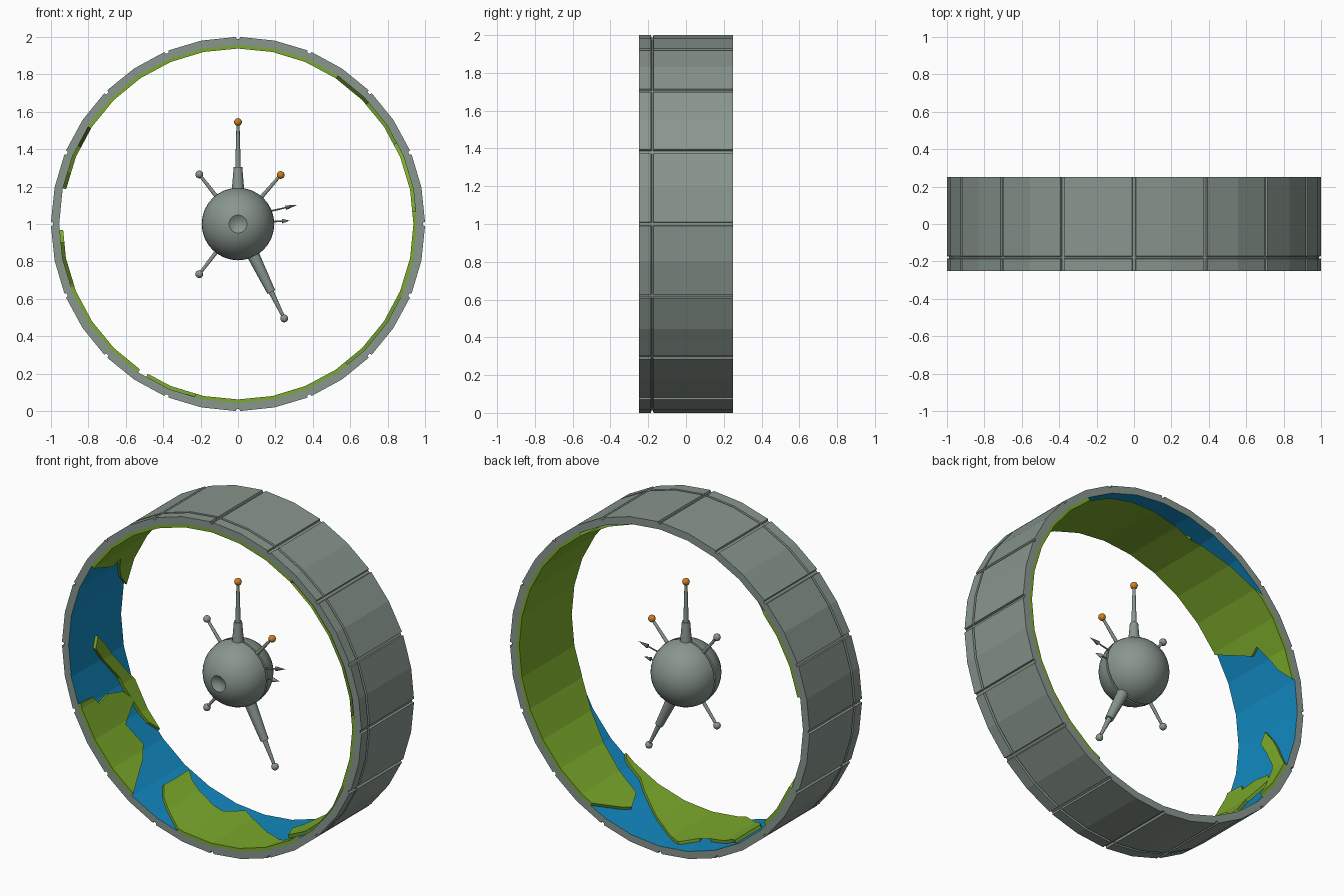
import bpy, bmesh, math
from mathutils import Vector

if "Cube" in bpy.data.objects:
    bpy.data.objects.remove(bpy.data.objects["Cube"])

C = Vector((0, 0, 1))
STEP = 11.25                      # the ring is a 32-gon


def mat(name, rgb):
    m = bpy.data.materials.new(name)
    m.diffuse_color = (*rgb, 1)
    m.use_nodes = True
    m.node_tree.nodes["Principled BSDF"].inputs["Base Color"].default_value = m.diffuse_color
    return m


GREY = mat("hull grey", (0.25, 0.305, 0.27))
BLUE = mat("water blue", (0.006, 0.25, 0.53))
GREEN = mat("land green", (0.2, 0.4, 0.025))
ORANGE = mat("beacon orange", (0.62, 0.21, 0.015))


def finish(bm, name, mats, smooth=False):
    bmesh.ops.recalc_face_normals(bm, faces=bm.faces[:])
    me = bpy.data.meshes.new(name)
    bm.to_mesh(me)
    bm.free()
    for m in mats:
        me.materials.append(m)
    ob = bpy.data.objects.new(name, me)
    bpy.context.collection.objects.link(ob)
    if smooth:
        bpy.ops.object.select_all(action='DESELECT')
        ob.select_set(True)
        bpy.context.view_layer.objects.active = ob
        bpy.ops.object.shade_smooth_by_angle(angle=math.radians(35))
    return ob


def lathe(name, profile, origin, direction, m, seg=16):
    """Revolve (radius, distance) points about a direction."""
    bm = bmesh.new()
    q = Vector(direction).to_track_quat('Z', 'Y')
    rings = []
    for r, t in profile:
        n = 1 if r == 0 else seg
        rings.append([bm.verts.new(Vector(origin) + q @ Vector(
            (r * math.cos(2 * math.pi * i / seg), r * math.sin(2 * math.pi * i / seg), t)))
            for i in range(n)])
    for a, b in zip(rings, rings[1:]):
        for i in range(seg):
            j = (i + 1) % seg
            vs = [a[i % len(a)], a[j % len(a)], b[j % len(b)], b[i % len(b)]]
            bm.faces.new(list(dict.fromkeys(vs)))
    return finish(bm, name, [m], True)


def ball(name, pos, r, m):
    pts = [(0 if k in (0, 8) else r * math.sin(math.pi * k / 8), -r * math.cos(math.pi * k / 8))
           for k in range(9)]
    lathe(name, pts, pos, (0, 0, 1), m)


def on_ring(deg, y, r):
    """Point at an angle on a flat-sided 32-gon of corner radius r."""
    d = (deg % STEP) - STEP / 2
    rr = r * math.cos(math.radians(STEP / 2)) / math.cos(math.radians(d))
    a = math.radians(deg)
    return Vector((rr * math.cos(a), y, 1 + rr * math.sin(a)))


# Outer ring: 16 panels with grooves between, one groove running round near the front
angles = []
for k in range(16):
    b = 22.5 * k
    angles += [(b - .65, 1), (b - .45, .988), (b, .988), (b + .45, .988), (b + .65, 1), (b + STEP, 1)]
ys = [(-.25, 1), (-.186, 1), (-.183, .988), (-.175, .988), (-.172, 1), (.25, 1)]
bm = bmesh.new()
loops = []
for deg, ra in angles:
    a = math.radians(deg)
    col = []
    for y, ry in ys:
        r = min(ra, ry)
        col.append(bm.verts.new((r * math.cos(a), y, 1 + r * math.sin(a))))
    col += [bm.verts.new(on_ring(deg, y, .956)) for y in (.25, -.25)]
    loops.append(col)
n = len(ys)
for i, a in enumerate(loops):
    b = loops[(i + 1) % len(loops)]
    for j in range(n + 2):
        k = (j + 1) % (n + 2)
        f = bm.faces.new((a[j], a[k], b[k], b[j]))
        f.material_index = 1 if j == n else 0      # inner wall is water
finish(bm, "ring_hull", [GREY, BLUE])


# Land plates on the inner wall, outlines given as (angle, y)
def land(name, outline):
    bm = bmesh.new()
    bm.faces.new([bm.verts.new((d, y, 0)) for d, y in outline])
    bmesh.ops.triangulate(bm, faces=bm.faces[:])
    for k in range(-8, 32):
        bmesh.ops.bisect_plane(bm, geom=bm.verts[:] + bm.edges[:] + bm.faces[:], dist=1e-5,
                               plane_co=(k * STEP, 0, 0), plane_no=(1, 0, 0))
    ext = bmesh.ops.extrude_face_region(bm, geom=bm.faces[:], use_keep_orig=True)
    for v in ext["geom"]:
        if isinstance(v, bmesh.types.BMVert):
            v.co.z = 1
    for v in bm.verts:
        v.co = on_ring(v.co.x, v.co.y, .938 if v.co.z > .5 else .9565)
    finish(bm, name, [GREEN])


land("main_continent", [
    (-70, .06), (-66, -.07), (-34, -.21), (-22, -.25), (4, -.25), (14, -.05), (27, .08),
    (43, .04), (56, -.25), (147, -.25), (154, 0), (152, .06), (163, .16), (168.5, .25),
    (138, .25), (115, .06), (108, .13), (82, -.12), (70, -.13), (56, .25), (-61, .25)])
land("lower_continent", [
    (239, -.02), (243, -.1), (256, -.25), (308, -.25), (306, -.22), (298, -.19), (285, -.03),
    (272, .12), (265, .19), (260, .1), (262.7, 0), (261, -.08), (255.6, .1), (243, .17),
    (239, .22), (239.2, .08)])
land("back_island", [
    (182, 0), (186, -.03), (200, .13), (218, .2), (222, .25), (203, .25), (198, .19), (187, .07)])
land("front_island", [
    (200.6, -.25), (201, -.13), (204, -.1), (202.7, 0), (204.6, .12), (209, .18), (214.7, .03),
    (223.4, .07), (227.4, 0), (236, -.25)])

# Core sphere with front dimple and a seam round the middle
R = .194
prof = [(0, -.168), (.025, -.172), (.048, -.187)]
prof += [(R * math.sin(math.radians(d)), -R * math.cos(math.radians(d))) for d in range(20, 90, 10)]
prof += [(R, -.006), (.186, -.004), (.186, .004), (R, .006)]
prof += [(R * math.sin(math.radians(d)), -R * math.cos(math.radians(d))) for d in range(100, 180, 10)]
prof += [(0, R)]
lathe("core_sphere", prof, C, (0, 1, 0), GREY, 32)


# Antennas: (name, tip x, tip z, collar end or 0, ball material)
for name, x, z, collar, m in [
        ("top_antenna", 0, .545, .305, ORANGE), ("upper_left_antenna", -.207, .265, 0, GREY),
        ("upper_right_antenna", .228, .262, 0, ORANGE), ("lower_left_antenna", -.207, -.268, 0, GREY),
        ("lower_right_antenna", .247, -.505, .405, GREY)]:
    d = Vector((x, 0, z))
    L = d.length
    if collar:
        lathe(name + "_collar", [(0, .16), (.034, .17), (.023, collar), (0, collar)], C, d, GREY)
    s = collar - .01 if collar else .17
    lathe(name + "_rod", [(0, s), (.015 if collar else .011, s), (.008, L), (0, L)], C, d, GREY, 12)
    ball(name + "_tip", C + d, .021, m)

# Thin spikes with pointed heads on the right
for name, x0, z0, x1, z1, head in [("upper_spike", .17, .068, .318, .102, .065),
                                   ("lower_spike", .18, .012, .277, .018, .042)]:
    d = Vector((x1 - x0, 0, z1 - z0))
    L = d.length
    lathe(name, [(0, 0), (.005, 0), (.004, L - head), (.013, L - head), (0, L)],
          C + Vector((x0, 0, z0)), d, GREY, 10)
